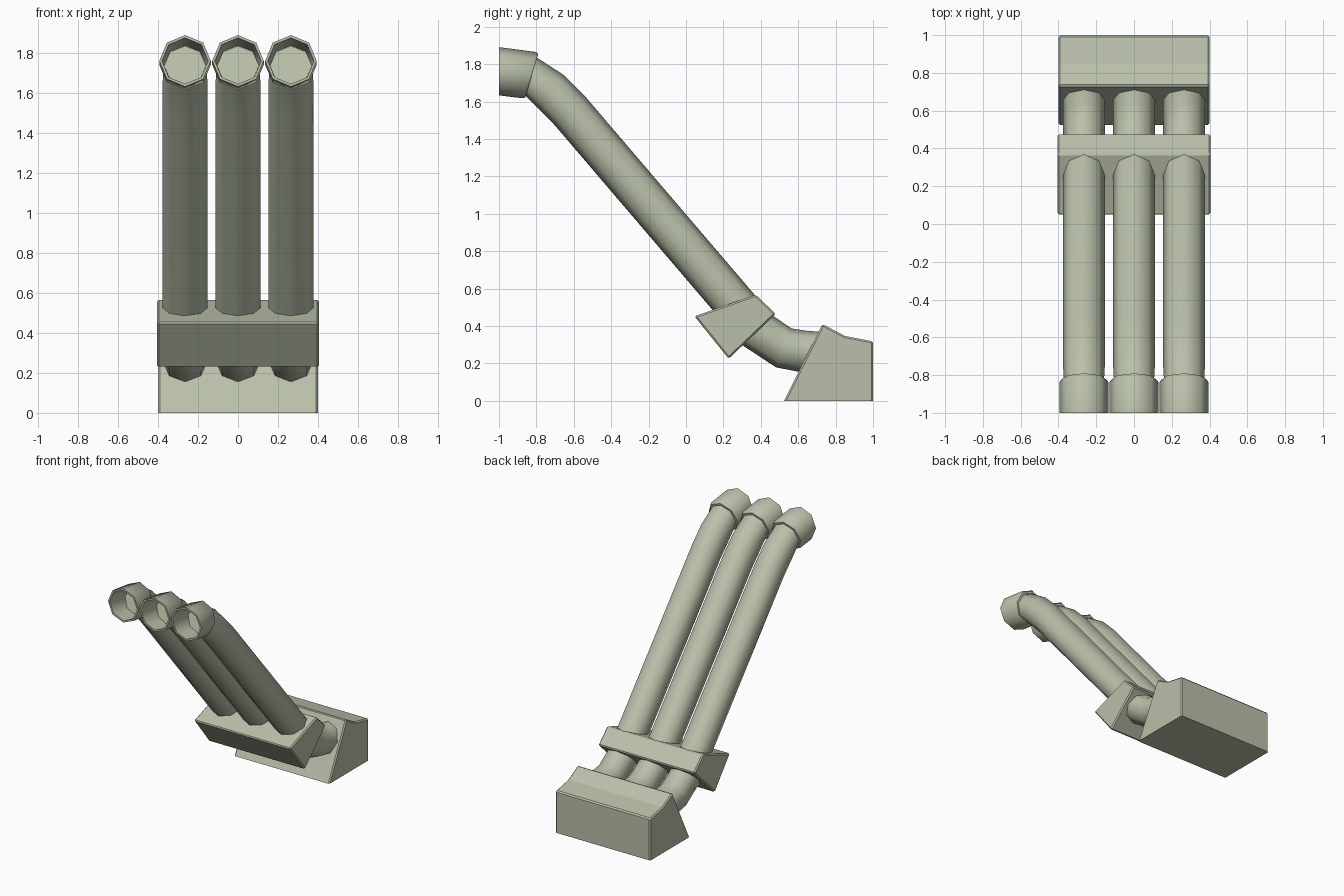
import bpy, bmesh, math
from mathutils import Vector

if "Cube" in bpy.data.objects:
    bpy.data.objects.remove(bpy.data.objects["Cube"])

mat = bpy.data.materials.new("pale grey green")
mat.diffuse_color = (0.49, 0.53, 0.40, 1)
mat.use_nodes = True
mat.node_tree.nodes["Principled BSDF"].inputs["Base Color"].default_value = mat.diffuse_color
SIDES = 8


def finish(name, bm, smooth=None):
    bmesh.ops.recalc_face_normals(bm, faces=bm.faces)
    me = bpy.data.meshes.new(name)
    bm.to_mesh(me)
    bm.free()
    me.materials.append(mat)
    ob = bpy.data.objects.new(name, me)
    bpy.context.collection.objects.link(ob)
    if smooth:
        bpy.ops.object.select_all(action='DESELECT')
        ob.select_set(True)
        bpy.context.view_layer.objects.active = ob
        bpy.ops.object.shade_smooth_by_angle(angle=math.radians(smooth))
    return ob


def ring(bm, x, c, d, r):
    """Octagon at (x, c), facing direction d in the y-z plane."""
    d = Vector(d).normalized()
    out = []
    for i in range(SIDES):
        a = math.tau * i / SIDES
        u = r * math.sin(a)
        out.append(bm.verts.new((x + r * math.cos(a), c[0] + u * d.y, c[1] - u * d.x)))
    return out


def bridge(bm, a, b):
    for i in range(SIDES):
        j = (i + 1) % SIDES
        bm.faces.new((a[i], a[j], b[j], b[i]))


def prism(name, profile, half, keep_bottom):
    """Side profile (y, z) extruded across x, with small chamfers."""
    bm = bmesh.new()
    f = bm.faces.new([bm.verts.new((-half, y, z)) for y, z in profile])
    ext = bmesh.ops.extrude_face_region(bm, geom=[f])
    bmesh.ops.translate(bm, vec=(2 * half, 0, 0),
                        verts=[v for v in ext["geom"] if isinstance(v, bmesh.types.BMVert)])
    bmesh.ops.recalc_face_normals(bm, faces=bm.faces)
    edges = [e for e in bm.edges if e.calc_face_angle(0) > math.radians(30)
             and not (keep_bottom and all(v.co.z < 0.001 for v in e.verts))]
    bmesh.ops.bevel(bm, geom=edges, offset=0.009, segments=1, affect='EDGES')
    return finish(name, bm)


# Base block and clamp
prism("base_block", [(0.525, 0), (0.73, 0.41), (0.85, 0.347), (1.0, 0.318), (1.0, 0)], 0.40, True)
prism("pipe_clamp", [(0.045, 0.452), (0.372, 0.568), (0.48, 0.465), (0.228, 0.225)], 0.405, False)

# Pipe path, from inside the block to inside the collar
PATH = [Vector(p) for p in ((0.80, 0.255), (0.64, 0.262), (0.523, 0.283), (0.385, 0.375),
                            (0.29, 0.485), (-0.62, 1.55), (-0.73, 1.66), (-0.83, 1.735))]
END_DIR = Vector((-0.96, 0.285))

for side, x in (("left", -0.265), ("middle", 0.0), ("right", 0.265)):
    # Bent pipe
    bm = bmesh.new()
    rings = []
    for i, p in enumerate(PATH):
        if i == len(PATH) - 1:
            d, r = END_DIR, 0.106
        else:
            nxt = (PATH[i + 1] - p).normalized()
            prev = (p - PATH[i - 1]).normalized() if i else nxt
            d, r = nxt + prev, 0.112
        rings.append(ring(bm, x, p, d, r))
    for a, b in zip(rings, rings[1:]):
        bridge(bm, a, b)
    bm.faces.new(rings[0])
    bm.faces.new(rings[-1])
    finish(side + "_pipe", bm, 50)

    # Hollow end collar
    bm = bmesh.new()
    back = Vector((-0.825, 1.738))
    lip = back + END_DIR * 0.012
    front = (-1.0, 1.762)
    loops = [ring(bm, x, back, END_DIR, 0.104), ring(bm, x, back, END_DIR, 0.121),
             ring(bm, x, lip, END_DIR, 0.129), ring(bm, x, front, (-1, 0), 0.129),
             ring(bm, x, front, (-1, 0), 0.115)]
    for a, b in zip(loops, loops[1:] + loops[:1]):
        bridge(bm, a, b)
    finish(side + "_collar", bm, 50)
